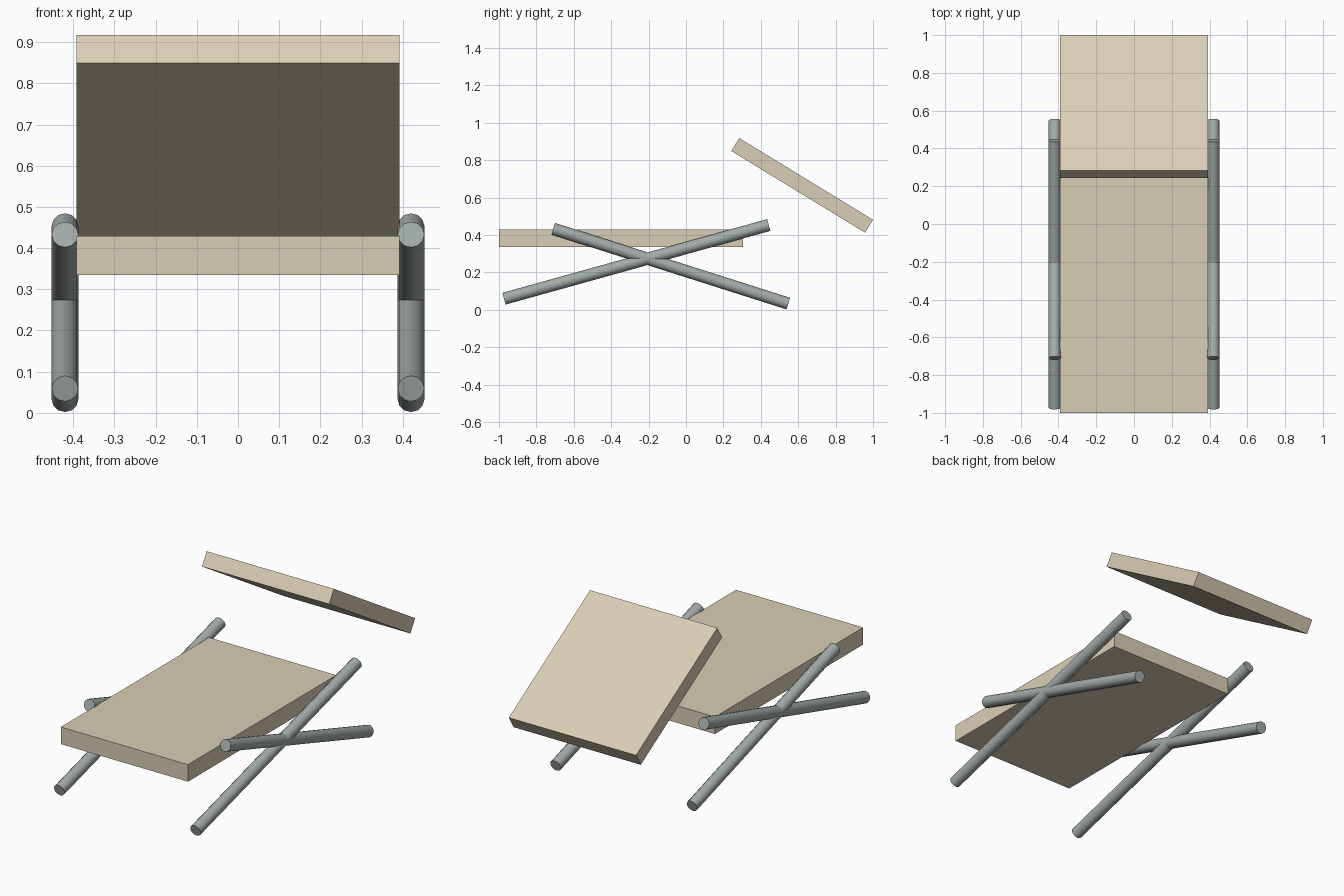
import bpy, math
from mathutils import Vector

if "Cube" in bpy.data.objects:
    bpy.data.objects.remove(bpy.data.objects["Cube"])


def material(name, rgb):
    mat = bpy.data.materials.new(name)
    mat.diffuse_color = (*rgb, 1)
    mat.use_nodes = True
    mat.node_tree.nodes["Principled BSDF"].inputs["Base Color"].default_value = mat.diffuse_color
    return mat


canvas = material("canvas", (0.70, 0.62, 0.46))
metal = material("metal", (0.36, 0.41, 0.39))


def panel(name, centre, size, tilt=0):
    bpy.ops.mesh.primitive_cube_add(size=1, location=centre,
                                    rotation=(math.radians(tilt), 0, 0))
    ob = bpy.context.object
    ob.name = name
    ob.scale = size
    bpy.ops.object.transform_apply(location=False, rotation=False, scale=True)
    ob.data.materials.append(canvas)


def tube(name, start, end, radius=0.0325):
    a, b = Vector(start), Vector(end)
    bpy.ops.mesh.primitive_cylinder_add(vertices=12, radius=radius,
                                        depth=(b - a).length, location=(a + b) / 2)
    ob = bpy.context.object
    ob.name = name
    # positive x rotation tips the +z axis towards -y
    d = b - a
    ob.rotation_euler = (math.atan2(-d.y, d.z), 0, 0)
    bpy.ops.object.shade_smooth_by_angle(angle=math.radians(40))
    ob.data.materials.append(metal)


# Flat seat and sloping back panel
panel("seat", (0, -0.3475, 0.382), (0.784, 1.305, 0.095))
panel("backrest", (0, 0.621, 0.665), (0.784, 0.838, 0.081), -31.4)

# Crossed legs on both sides
for side, x in (("left", -0.42), ("right", 0.42)):
    tube(side + "_front_leg", (x, -0.973, 0.059), (x, 0.4425, 0.453))
    tube(side + "_rear_leg", (x, 0.547, 0.033), (x, -0.71, 0.433))
